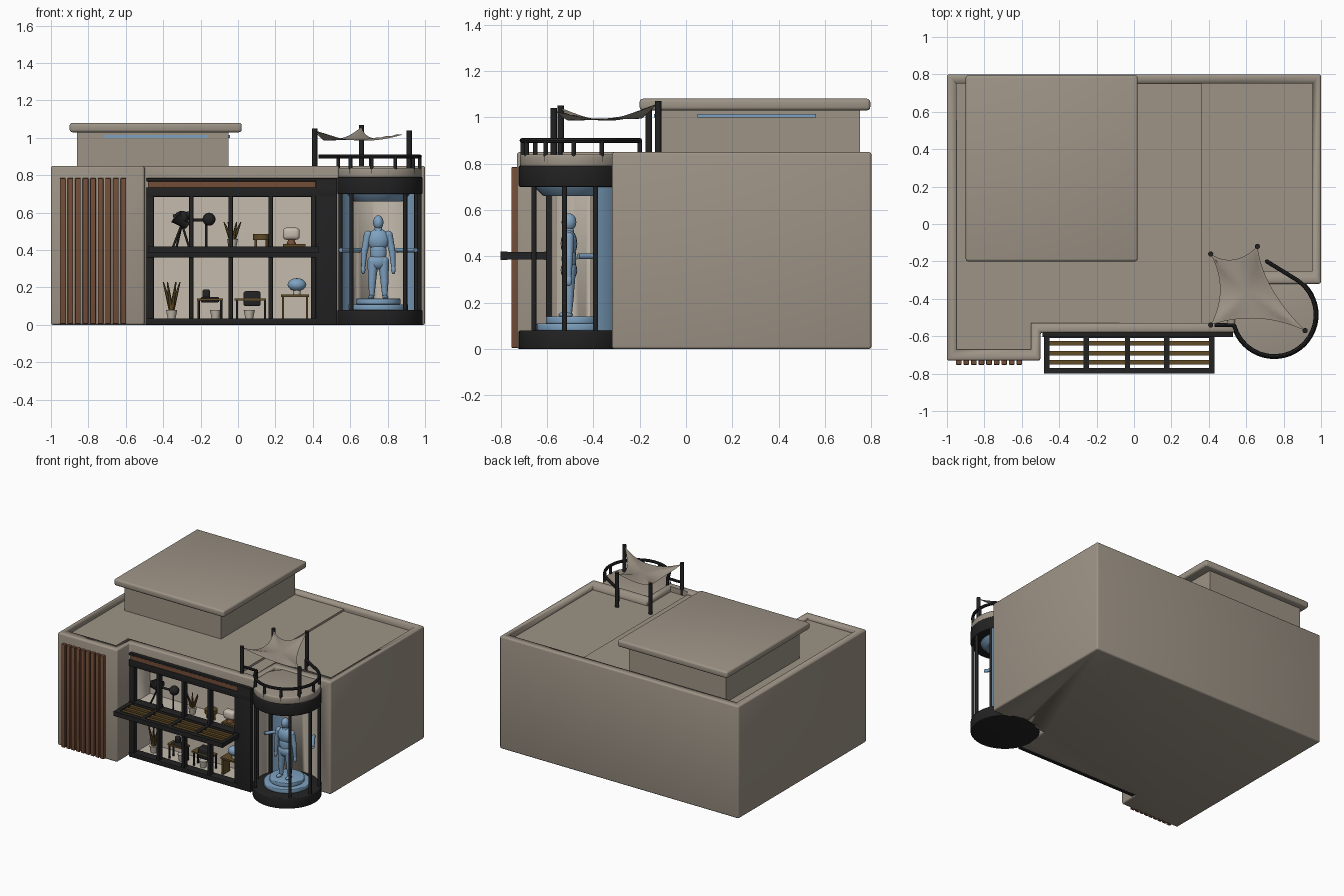
import bpy, bmesh, math
from mathutils import Vector, Matrix

if "Cube" in bpy.data.objects:
    bpy.data.objects.remove(bpy.data.objects["Cube"])


def material(name, r, g, b):
    m = bpy.data.materials.new(name)
    m.diffuse_color = (r, g, b, 1)
    m.use_nodes = True
    m.node_tree.nodes["Principled BSDF"].inputs["Base Color"].default_value = m.diffuse_color
    return m


STONE = material("warm_stone", 0.34, 0.295, 0.24)
CREAM = material("interior_cream", 0.56, 0.50, 0.42)
DARK = material("dark_metal", 0.016, 0.016, 0.017)
WOOD = material("brown_wood", 0.17, 0.075, 0.04)
BLUE = material("pale_blue", 0.21, 0.36, 0.53)
BRONZE = material("bronze_plant", 0.12, 0.07, 0.02)


# ---- helpers: each adds geometry to a bmesh ----
def box(bm, x0, x1, y0, y1, z0, z1):
    mat = Matrix.Translation(((x0 + x1) / 2, (y0 + y1) / 2, (z0 + z1) / 2)) @ \
        Matrix.Diagonal((x1 - x0, y1 - y0, z1 - z0, 1))
    bmesh.ops.create_cube(bm, size=1, matrix=mat)


def rod(bm, a, b, r1, r2=None, n=12):
    a, b = Vector(a), Vector(b)
    rot = (b - a).to_track_quat('Z', 'Y').to_matrix().to_4x4()
    bmesh.ops.create_cone(bm, cap_ends=True, segments=n, radius1=r1,
                          radius2=r1 if r2 is None else r2, depth=(b - a).length,
                          matrix=Matrix.Translation((a + b) / 2) @ rot)


def ball(bm, c, sx, sy, sz, n=16):
    bmesh.ops.create_uvsphere(bm, u_segments=n, v_segments=n // 2, radius=1,
                              matrix=Matrix.Translation(c) @ Matrix.Diagonal((sx, sy, sz, 1)))


def prism(bm, pts, z0, z1):
    f = bm.faces.new([bm.verts.new((x, y, z0)) for x, y in pts])
    up = bmesh.ops.extrude_face_region(bm, geom=[f])["geom"]
    bmesh.ops.translate(bm, vec=(0, 0, z1 - z0), verts=[v for v in up if isinstance(v, bmesh.types.BMVert)])
    bmesh.ops.recalc_face_normals(bm, faces=bm.faces[:])


def path(bm, pts, r):
    for a, b in zip(pts, pts[1:]):
        rod(bm, a, b, r, n=8)
        ball(bm, b, r, r, r, 8)


def apply_mod(ob, mod):
    bpy.context.view_layer.objects.active = ob
    bpy.ops.object.modifier_apply(modifier=mod.name)


def finish(name, bm, mats, bevel=0):
    me = bpy.data.meshes.new(name)
    bm.to_mesh(me)
    bm.free()
    ob = bpy.data.objects.new(name, me)
    bpy.context.collection.objects.link(ob)
    for m in (mats if isinstance(mats, list) else [mats]):
        me.materials.append(m)
    bpy.ops.object.select_all(action='DESELECT')
    ob.select_set(True)
    bpy.context.view_layer.objects.active = ob
    if bevel:
        mod = ob.modifiers.new("bevel", 'BEVEL')
        mod.width, mod.segments, mod.limit_method = bevel, 3, 'ANGLE'
        apply_mod(ob, mod)
    bpy.ops.object.shade_smooth_by_angle(angle=0.6)
    return ob


def part(name, mats, fn, *calls, bevel=0):
    bm = bmesh.new()
    for c in calls:
        fn(bm, *c)
    return finish(name, bm, mats, bevel)


CX, CY = 0.75, -0.485


def ring_pt(deg, r, z):
    a = math.radians(deg)
    return (CX + r * math.cos(a), CY + r * math.sin(a), z)


# ---- main building: extruded plan with rooms, tower alcove and roof wells cut out ----
plan = [(-1, 0.8), (-1, -0.73), (-0.5, -0.73), (-0.5, -0.58), (0.54, -0.58),
        (0.54, -0.32), (1, -0.32), (1, 0.8)]
body = part("building_body", [STONE, CREAM], prism, (plan, 0, 0.85), bevel=0.012)
roof_a = [(-0.95, 0.75), (-0.95, -0.67), (-0.55, -0.67), (-0.55, -0.53), (0.36, -0.53), (0.36, 0.75)]
roof_b = [(0.36, 0.75), (0.36, -0.53), (0.5, -0.53), (0.5, -0.25), (0.955, -0.25), (0.955, 0.75)]
cuts = [(box, (-0.455, 0.405, -0.7, -0.4, 0.03, 0.37), 1),
        (box, (-0.455, 0.405, -0.7, -0.4, 0.41, 0.69), 1),
        (rod, ((CX, CY, -0.1), (CX, CY, 0.72), 0.222, 0.222, 48), 1),
        (prism, (roof_a, 0.825, 0.95), 0), (prism, (roof_b, 0.81, 0.95), 0)]
for fn, args, idx in cuts:
    cutter = part("cutter", [STONE, CREAM], fn, args)
    cutter.hide_render = True
    for p in cutter.data.polygons:
        p.material_index = idx
    mod = body.modifiers.new("cut", 'BOOLEAN')
    mod.operation, mod.solver, mod.object = 'DIFFERENCE', 'EXACT', cutter
    apply_mod(body, mod)
    bpy.data.objects.remove(cutter)

# ---- upper storey with overhanging slab and light strips ----
part("upper_storey", STONE, box, (-0.86, -0.05, -0.13, 0.75, 0.81, 1.04))
part("upper_slab", STONE, box, (-0.9, 0.02, -0.2, 0.795, 1.03, 1.08), bevel=0.014)
part("clerestory_strip", BLUE, box, (-0.72, -0.16, -0.138, -0.129, 1.0, 1.015),
     (-0.051, -0.042, 0.05, 0.56, 1.0, 1.015))

# ---- timber cladding on the left wing ----
part("cladding_slats", WOOD, box,
     *[(-0.952 + i * 0.0405, -0.922 + i * 0.0405, -0.753, -0.725, 0.005, 0.785) for i in range(9)], bevel=0.004)

# ---- shop front frame ----
frame = [(-0.49, 0.53, -0.605, -0.56, 0.685, 0.735), (-0.49, 0.53, -0.605, -0.57, 0.768, 0.785),
         (-0.49, 0.42, -0.605, -0.54, 0.36, 0.42), (-0.49, 0.42, -0.605, -0.54, 0, 0.035),
         (0.415, 0.53, -0.605, -0.56, 0, 0.785)]
frame += [(x - w, x + w, -0.602, -0.56, 0, 0.7)
          for x, w in ((-0.47, 0.02), (-0.25, 0.012), (-0.04, 0.012), (0.175, 0.012), (0.41, 0.02))]
part("shopfront_frame", DARK, box, *frame, bevel=0.004)
part("header_timber", WOOD, box, (-0.48, 0.52, -0.6, -0.57, 0.735, 0.768))

# ---- projecting slatted canopy ----
part("canopy_frame", DARK, box, (-0.48, 0.43, -0.8, -0.77, 0.385, 0.42), (-0.48, 0.43, -0.61, -0.595, 0.385, 0.42),
     *[(x - 0.014, x + 0.014, -0.8, -0.59, 0.386, 0.418) for x in (-0.466, -0.255, -0.035, 0.175, 0.416)])
part("canopy_slats", BRONZE, box, *[(-0.47, 0.42, y - 0.012, y + 0.012, 0.395, 0.412)
                                    for y in (-0.638, -0.69, -0.738)])

# ---- display furniture ----
part("display_tables", BRONZE, box, (0.23, 0.38, -0.54, -0.44, 0.15, 0.162), (0.235, 0.247, -0.53, -0.45, 0.03, 0.15),
     (0.363, 0.375, -0.53, -0.45, 0.03, 0.15), (0.24, 0.36, -0.54, -0.46, 0.42, 0.432),
     (-0.22, -0.08, -0.53, -0.46, 0.13, 0.142), (-0.02, 0.15, -0.53, -0.46, 0.13, 0.14))
legs = [((x, y, 0.03), (x, y, 0.13), 0.006) for x in (-0.21, -0.09, -0.005, 0.145) for y in (-0.52, -0.47)]
part("table_legs", DARK, rod, *legs)
part("display_seats", DARK, box, (-0.2, -0.1, -0.52, -0.46, 0.12, 0.15), (-0.19, -0.15, -0.49, -0.46, 0.14, 0.19),
     (0.03, 0.12, -0.53, -0.46, 0.1, 0.18), bevel=0.01)
part("white_cushion", CREAM, box, (0.24, 0.33, -0.53, -0.47, 0.455, 0.52), bevel=0.02)
part("cushion_base", WOOD, rod, ((0.285, -0.5, 0.42), (0.285, -0.5, 0.46), 0.03, 0.015))
part("display_bowl", BLUE, ball, ((0.315, -0.49, 0.215), 0.05, 0.04, 0.035))
part("bowl_stand", CREAM, rod, ((0.315, -0.49, 0.16), (0.315, -0.49, 0.2), 0.02))
part("low_stool", BRONZE, rod, ((0.125, -0.5, 0.455), (0.125, -0.5, 0.485), 0.045),
     ((0.095, -0.5, 0.41), (0.095, -0.5, 0.46), 0.007), ((0.155, -0.5, 0.41), (0.155, -0.5, 0.46), 0.007))
part("plant_pots", CREAM, rod, *[((x, -0.5, z), (x, -0.5, z + 0.05), 0.02, 0.03)
                                 for x, z in ((-0.355, 0.03), (-0.03, 0.41), (-0.12, 0.03), (0.06, 0.03))])
leaves = [((x, -0.5, z), (x + 0.045 * math.cos(a * 1.05), -0.5 + 0.035 * math.sin(a * 1.05), z + h), 0.014, 0.003, 6)
          for x, z, h in ((-0.355, 0.07, 0.16), (-0.03, 0.44, 0.11)) for a in range(6)]
part("plant_leaves", BRONZE, rod, *leaves)
lamp = [((-0.3, -0.53, 0.54), (x, y, 0.41), 0.006) for x, y in ((-0.35, -0.55), (-0.33, -0.47), (-0.26, -0.53))]
part("studio_lamp", DARK, rod, *lamp, ((-0.345, -0.54, 0.57), (-0.25, -0.54, 0.59), 0.02),
     ((-0.33, -0.54, 0.58), (-0.27, -0.53, 0.53), 0.04, 0.02),
     ((-0.17, -0.53, 0.55), (-0.17, -0.53, 0.41), 0.006), ((-0.25, -0.54, 0.56), (-0.16, -0.54, 0.56), 0.008))
part("lamp_heads", DARK, ball, ((-0.3, -0.54, 0.575), 0.04, 0.03, 0.035), ((-0.155, -0.54, 0.565), 0.035, 0.035, 0.035))

# ---- round glass tower ----
part("tower_bands", DARK, rod, ((CX, CY, 0), (CX, CY, 0.08), 0.237, 0.237, 48),
     ((CX, CY, 0.7), (CX, CY, 0.79), 0.237, 0.237, 48), bevel=0.006)
part("tower_roof", STONE, rod, ((CX, CY, 0.785), (CX, CY, 0.84), 0.232, 0.232, 48), bevel=0.01)
part("tower_mullions", DARK, rod, *[(ring_pt(a, 0.224, 0.07), ring_pt(a, 0.224, 0.71), 0.011)
                                    for a in (-130, -50, -170, -10, 25, 155, -68, -112)[:6]])
part("display_plinth", BLUE, rod, ((CX, CY, 0.08), (CX, CY, 0.11), 0.16, 0.16, 40),
     ((CX, CY, 0.11), (CX, CY, 0.14), 0.12, 0.12, 40), ((CX, CY, 0.66), (CX, CY, 0.7), 0.13, 0.17, 40), bevel=0.005)
panes = bmesh.new()
for start in (27, 133):
    arc = [start + i * 4 for i in range(6)]
    prism(panes, [ring_pt(a, 0.232, 0)[:2] for a in arc] + [ring_pt(a, 0.222, 0)[:2] for a in arc[::-1]], 0.08, 0.7)
finish("tower_side_glass", panes, BLUE)
part("tower_bars", BLUE, rod, *[((CX + s * 0.2, CY + 0.02, 0.4), (CX + s * 0.1, -0.31, 0.4), 0.012) for s in (-1, 1)])

# ---- mannequin ----
bm = bmesh.new()
FY = -0.505
ball(bm, (CX, FY, 0.548), 0.028, 0.032, 0.038)
rod(bm, (CX, FY, 0.48), (CX, FY, 0.53), 0.026, 0.018)
ball(bm, (CX, FY, 0.455), 0.06, 0.036, 0.06)
ball(bm, (CX, FY, 0.39), 0.045, 0.032, 0.07)
ball(bm, (CX, FY, 0.34), 0.052, 0.036, 0.045)
for s in (-1, 1):
    for a, b, r1, r2 in (((0.055, 0.482), (0.075, 0.39), 0.022, 0.017), ((0.075, 0.39), (0.08, 0.31), 0.017, 0.011),
                         ((0.028, 0.34), (0.033, 0.235), 0.03, 0.021), ((0.033, 0.235), (0.035, 0.15), 0.022, 0.013)):
        p, q = (CX + s * a[0], FY, a[1]), (CX + s * b[0], FY, b[1])
        rod(bm, p, q, r1, r2)
        ball(bm, p, r1, r1, r1, 12)
    ball(bm, (CX + s * 0.081, FY, 0.295), 0.012, 0.014, 0.024)
    ball(bm, (CX + s * 0.038, FY - 0.014, 0.148), 0.016, 0.032, 0.012)
finish("mannequin", bm, BLUE)

# ---- terrace railing ----
bm = bmesh.new()
rail = [ring_pt(a, 0.222, 0.9) for a in range(-165, 66, 11)] + [(0.71, -0.2, 0.9)]
path(bm, rail, 0.011)
for p in rail[::3] + [rail[-1]]:
    rod(bm, (p[0], p[1], 0.81), p, 0.01)
path(bm, [(0.43, -0.54, 0.9), (0.47, -0.54, 0.9), rail[0]], 0.01)
finish("terrace_railing", bm, DARK)

# ---- shade sail on four posts ----
corners = [Vector(c) for c in ((0.41, -0.54, 1.04), (0.915, -0.57, 1.03), (0.66, -0.12, 1.06), (0.41, -0.16, 1.03))]
part("sail_posts", DARK, rod, *[((c.x, c.y, 0.81), (c.x, c.y, c.z + 0.01), 0.014) for c in corners])
bm = bmesh.new()
N = 14
grid = []
for i in range(N + 1):
    for j in range(N + 1):
        u, v = i / N, j / N
        p = corners[0].lerp(corners[1], u).lerp(corners[3].lerp(corners[2], u), v)
        bu, bv = 4 * u * (1 - u), 4 * v * (1 - v)
        p += Vector((bv * 0.05 * (1 - 2 * u), bu * 0.05 * (1 - 2 * v), -0.05 * max(bu, bv)))
        grid.append(bm.verts.new(p))
for i in range(N):
    for j in range(N):
        k = i * (N + 1) + j
        bm.faces.new((grid[k], grid[k + N + 1], grid[k + N + 2], grid[k + 1]))
bmesh.ops.solidify(bm, geom=bm.faces[:], thickness=0.008)
finish("shade_sail", bm, STONE)
